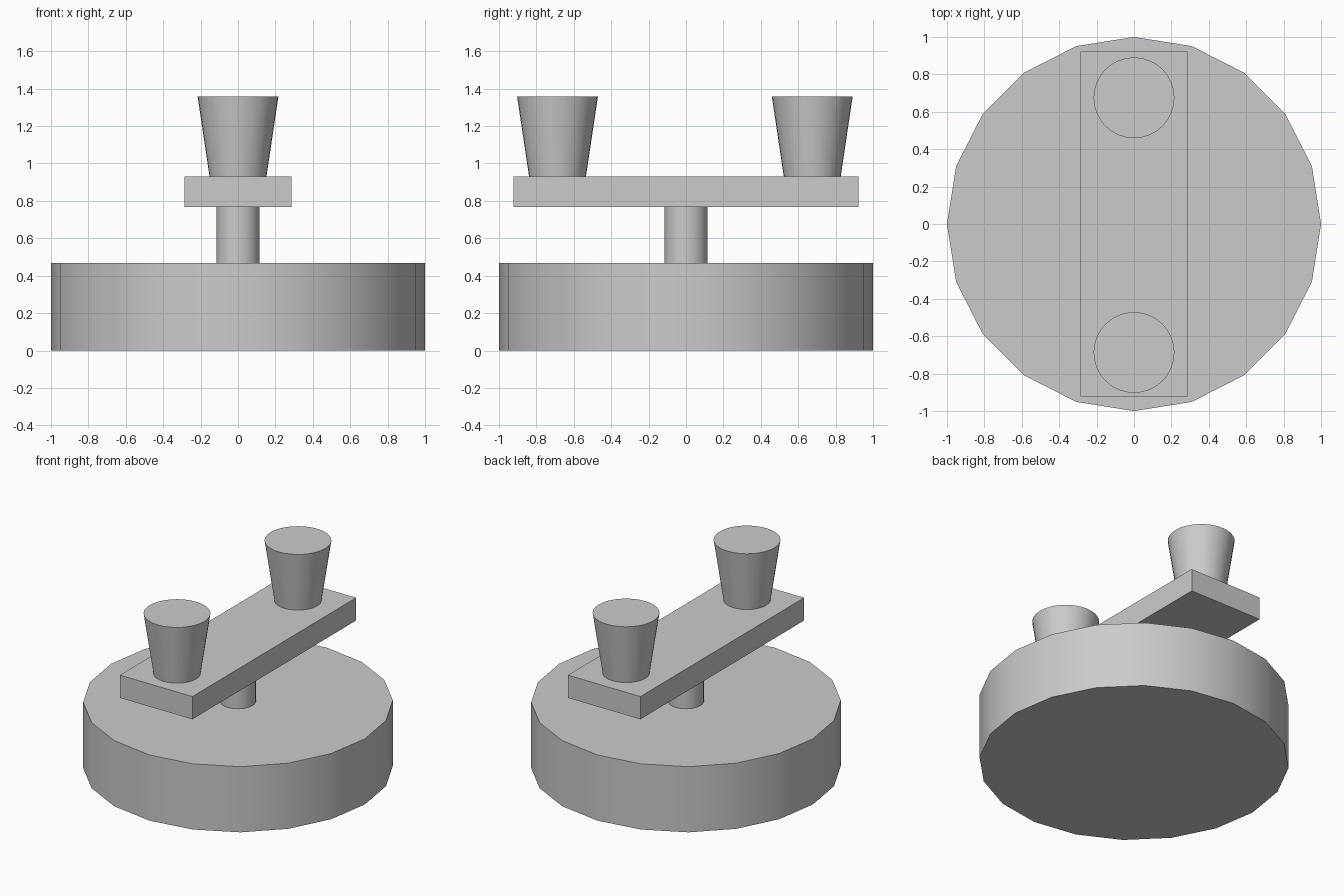
import bpy
import math

if "Cube" in bpy.data.objects:
    bpy.data.objects.remove(bpy.data.objects["Cube"])


def round_part(name, sides, r_bottom, r_top, z0, z1, y=0.0):
    """Upright cylinder or tapered cone with smooth sides and crisp rims."""
    bpy.ops.mesh.primitive_cone_add(
        vertices=sides, radius1=r_bottom, radius2=r_top, depth=z1 - z0,
        location=(0, y, (z0 + z1) / 2))
    obj = bpy.context.object
    obj.name = name
    bpy.ops.object.shade_smooth_by_angle(angle=math.radians(30))
    return obj


BASE_TOP, BAR_BOTTOM, BAR_TOP, KNOB_TOP = 0.468, 0.768, 0.93, 1.357

# Wide round base and the central post
round_part("base", 20, 1.0, 1.0, 0.0, BASE_TOP)
round_part("post", 32, 0.115, 0.115, BASE_TOP, BAR_BOTTOM)

# Flat crossbar on the post
bpy.ops.mesh.primitive_cube_add(size=1, location=(0, 0, (BAR_BOTTOM + BAR_TOP) / 2))
bar = bpy.context.object
bar.name = "crossbar"
bar.scale = (0.572, 1.844, BAR_TOP - BAR_BOTTOM)
bpy.ops.object.transform_apply(location=False, rotation=False, scale=True)

# Flared knobs, one at each end of the bar
for name, y in (("front_knob", -0.687), ("back_knob", 0.675)):
    round_part(name, 32, 0.152, 0.216, BAR_TOP, KNOB_TOP, y)
